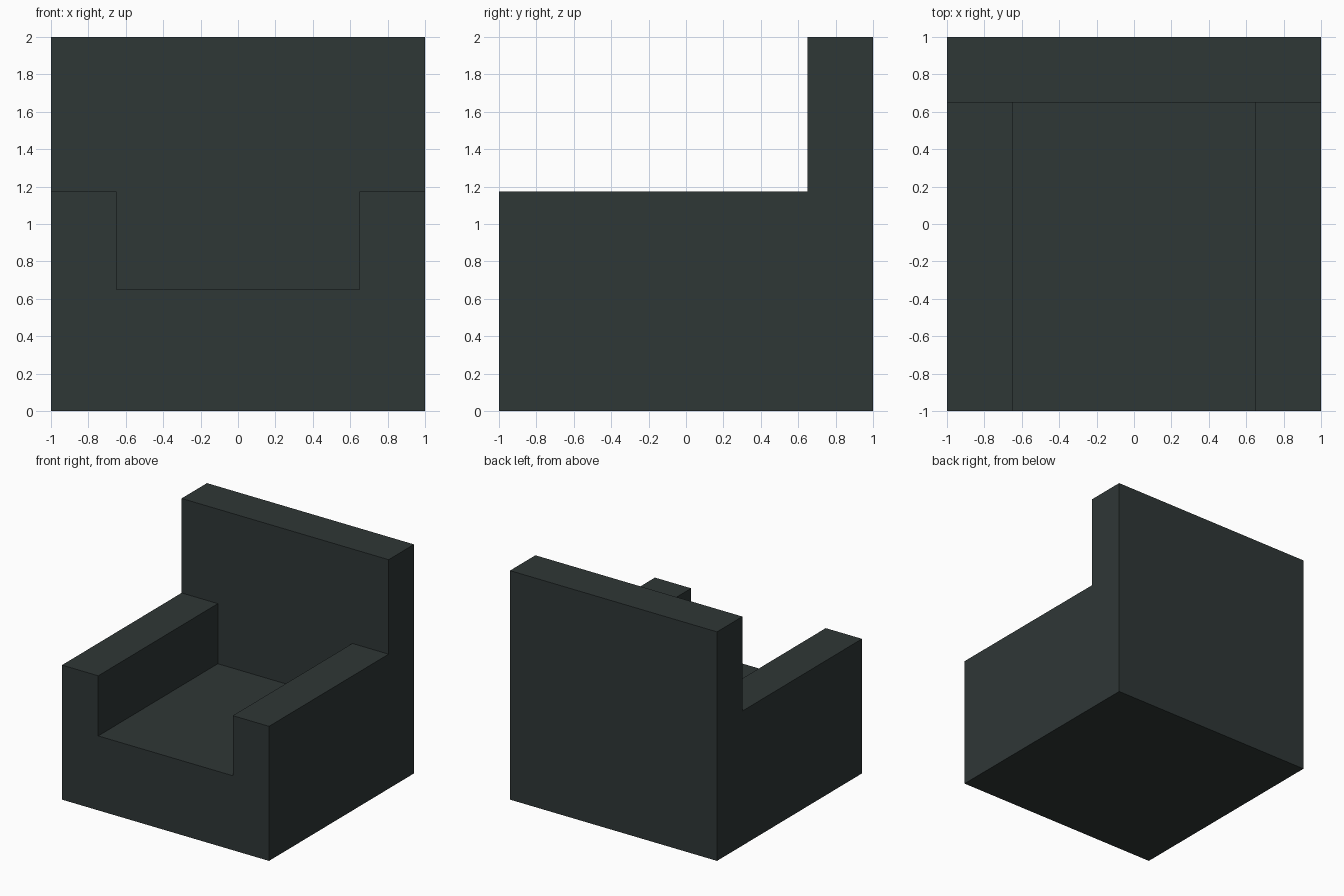
import bpy, bmesh

if "Cube" in bpy.data.objects:
    bpy.data.objects.remove(bpy.data.objects["Cube"])

ARM_W, SEAT_Z, ARM_Z, BACK_Y = 0.35, 0.65, 1.175, 0.65

fabric = bpy.data.materials.new("dark slate fabric")
fabric.diffuse_color = (0.028, 0.038, 0.037, 1)
fabric.use_nodes = True
fabric.node_tree.nodes["Principled BSDF"].inputs["Base Color"].default_value = fabric.diffuse_color


def extrude_side_profile(name, points, half_width):
    """Extrude a (y, z) side outline along x, centred on x = 0."""
    bm = bmesh.new()
    face = bm.faces.new([bm.verts.new((-half_width, y, z)) for y, z in points])
    geom = bmesh.ops.extrude_face_region(bm, geom=[face])["geom"]
    moved = [g for g in geom if isinstance(g, bmesh.types.BMVert)]
    bmesh.ops.translate(bm, verts=moved, vec=(2 * half_width, 0, 0))
    bmesh.ops.recalc_face_normals(bm, faces=bm.faces)
    mesh = bpy.data.meshes.new(name)
    bm.to_mesh(mesh)
    bm.free()
    mesh.materials.append(fabric)
    obj = bpy.data.objects.new(name, mesh)
    bpy.context.collection.objects.link(obj)
    return obj


# Armchair body: base, arms and backrest as one L-shaped block
chair = extrude_side_profile("armchair_body", [
    (-1, 0), (1, 0), (1, 2), (BACK_Y, 2), (BACK_Y, ARM_Z), (-1, ARM_Z)], 1)

# Seat recess between the arms
cutter = extrude_side_profile("seat_cutter", [
    (-1.2, SEAT_Z), (BACK_Y, SEAT_Z), (BACK_Y, 1.5), (-1.2, 1.5)], 1 - ARM_W)
cutter.hide_render = True
cutter.hide_viewport = True

recess = chair.modifiers.new("seat recess", 'BOOLEAN')
recess.operation = 'DIFFERENCE'
recess.solver = 'EXACT'
recess.object = cutter
